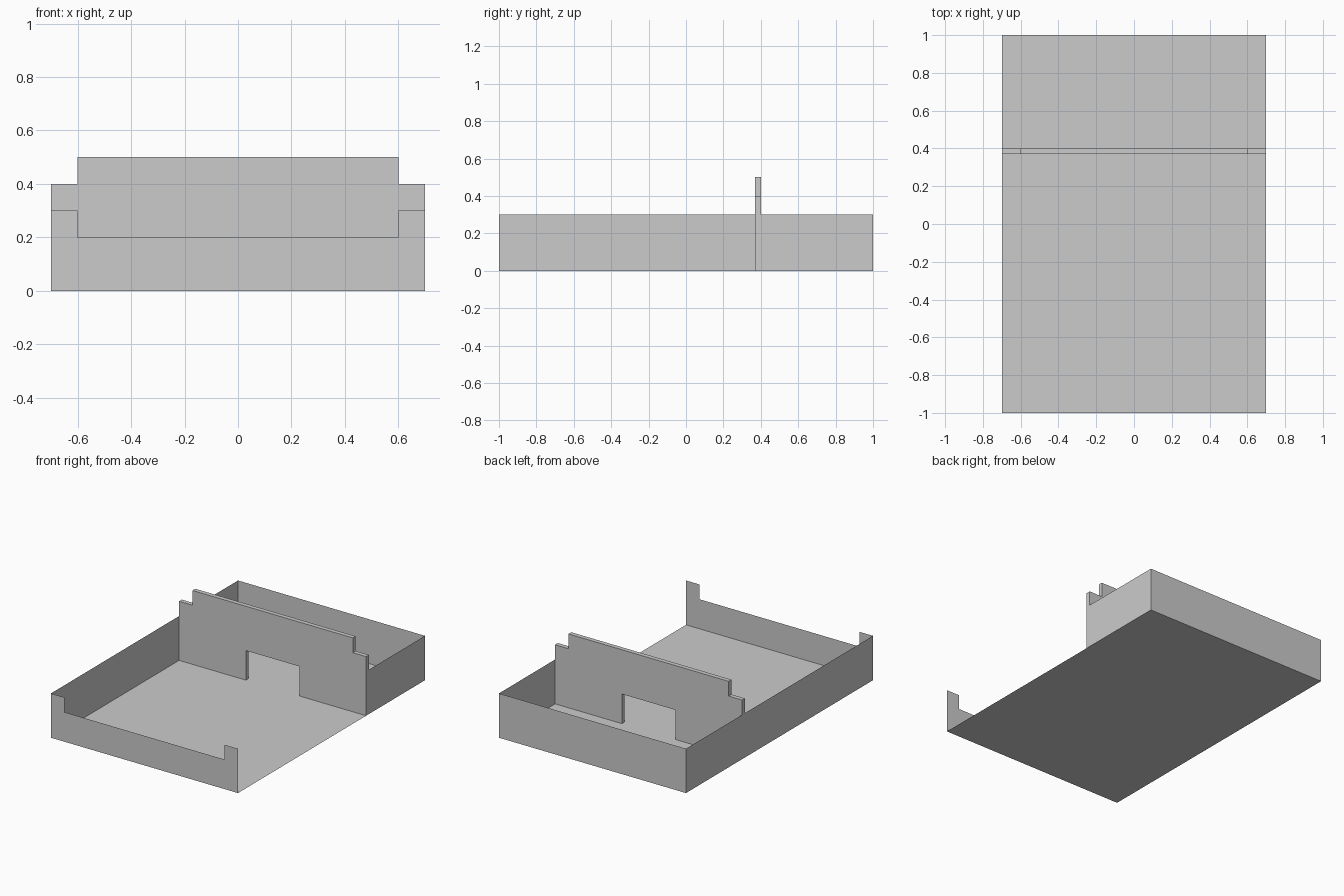
import bpy, bmesh
from mathutils import Vector

if "Cube" in bpy.data.objects:
    bpy.data.objects.remove(bpy.data.objects["Cube"])

W, L, H = 0.7, 1.0, 0.3          # half width, half length, wall height
DIV_Y, DIV_T = 0.37, 0.03        # divider front face and thickness


def panel(name, outline, place, depth=None):
    """Flat sheet from a 2D outline; an optional depth vector extrudes it to a solid."""
    bm = bmesh.new()
    face = bm.faces.new([bm.verts.new(place(a, b)) for a, b in outline])
    if depth:
        ext = bmesh.ops.extrude_face_region(bm, geom=[face], use_keep_orig=True)
        moved = [g for g in ext["geom"] if isinstance(g, bmesh.types.BMVert)]
        bmesh.ops.translate(bm, verts=moved, vec=Vector(depth))
        bmesh.ops.recalc_face_normals(bm, faces=bm.faces)
    mesh = bpy.data.meshes.new(name)
    bm.to_mesh(mesh)
    bm.free()
    obj = bpy.data.objects.new(name, mesh)
    bpy.context.collection.objects.link(obj)
    return obj


def rect(a0, a1, b0, b1):
    return [(a0, b0), (a1, b0), (a1, b1), (a0, b1)]


def mirrored(half):
    """Complete a right-hand half outline with its left-hand mirror."""
    return half + [(-a, b) for a, b in reversed(half)]


# Floor sheet
panel("floor", rect(-W, W, -L, L), lambda a, b: (a, b, 0))

# Thin outer walls; the right side is open in front of the divider
panel("left_wall", rect(-L, L, 0, H), lambda a, b: (-W, -a, b))
panel("right_wall", rect(DIV_Y + DIV_T, L, 0, H), lambda a, b: (W, a, b))
panel("back_wall", rect(-W, W, 0, H), lambda a, b: (-a, L, b))

# Front wall with raised corners
panel("front_wall", mirrored([(W, 0), (W, H), (0.6, H), (0.6, 0.2)]),
      lambda a, b: (a, -L, b))

# Thick stepped divider with a central doorway
panel("divider_wall",
      mirrored([(0.2, 0.2), (0.2, 0), (W, 0), (W, 0.4), (0.6, 0.4), (0.6, 0.5)]),
      lambda a, b: (a, DIV_Y, b), (0, DIV_T, 0))
